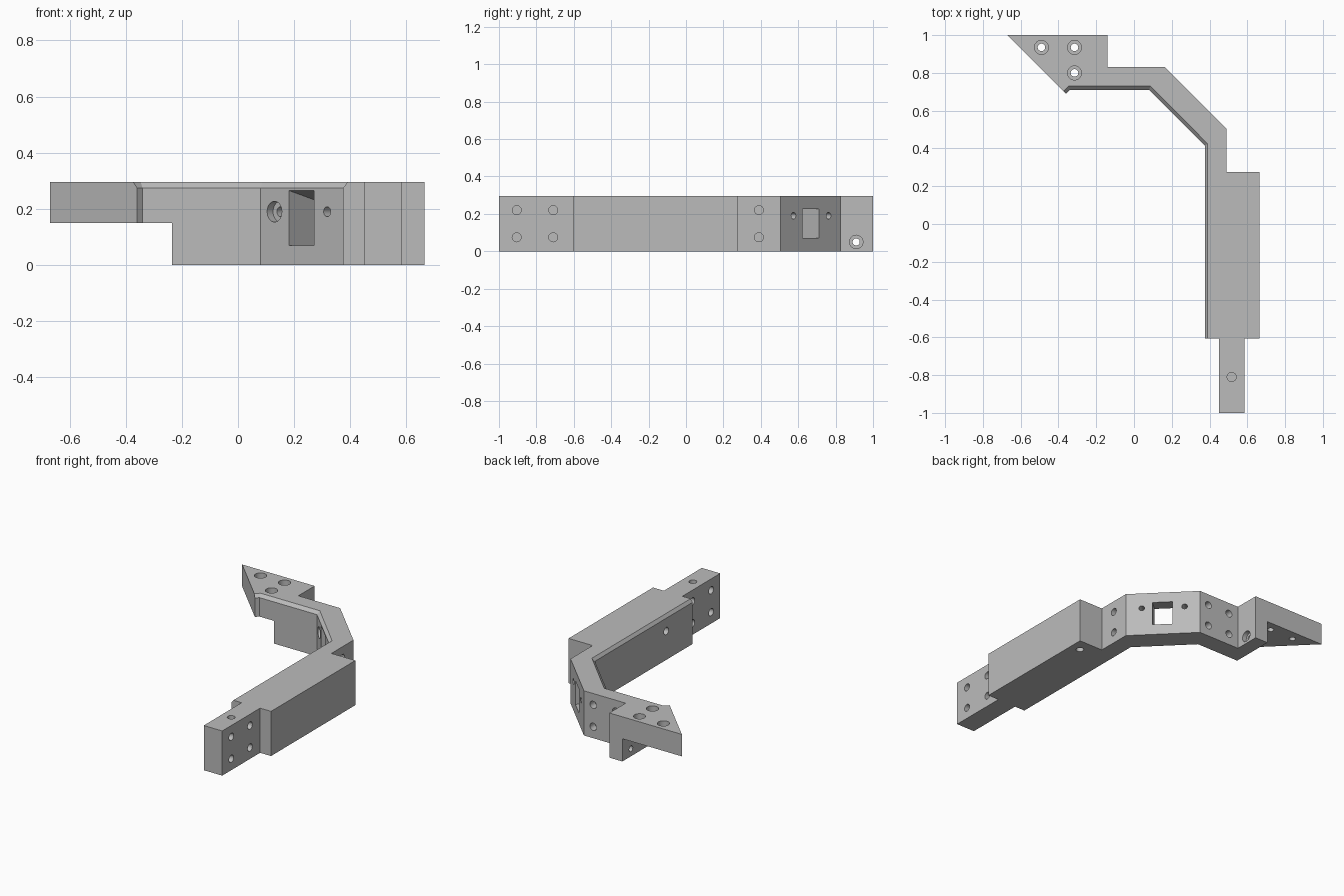
import bpy, bmesh, math
from mathutils import Vector

cube = bpy.data.objects.get("Cube")
if cube:
    bpy.data.objects.remove(cube, do_unlink=True)

TOP = 0.295
BEVEL_Z = 0.275

grey = bpy.data.materials.new("plain grey")
grey.use_nodes = True
grey.diffuse_color = (0.5, 0.5, 0.5, 1)
grey.node_tree.nodes["Principled BSDF"].inputs["Base Color"].default_value = (0.5, 0.5, 0.5, 1)


def make_object(name, bm):
    bmesh.ops.recalc_face_normals(bm, faces=bm.faces)
    mesh = bpy.data.meshes.new(name)
    bm.to_mesh(mesh)
    bm.free()
    mesh.materials.append(grey)
    obj = bpy.data.objects.new(name, mesh)
    bpy.context.collection.objects.link(obj)
    return obj


# Bracket body: outer edge, then inner edge with a bevelled upper rim
outer = [(-0.67, 1.0), (-0.14, 1.0), (-0.14, 0.83), (0.165, 0.83), (0.49, 0.505),
         (0.49, 0.275), (0.665, 0.275), (0.665, -0.605), (0.585, -0.605),
         (0.585, -1.0), (0.45, -1.0), (0.45, -0.605)]
inner = [(0.375, -0.605), (0.375, 0.415), (0.08, 0.71), (-0.34, 0.71), (-0.36, 0.69)]
inner_rim = [(0.39, -0.605), (0.39, 0.425), (0.087, 0.73), (-0.347, 0.73), (-0.373, 0.703)]

bm = bmesh.new()
rings = []
for edge, z in ((inner, 0), (inner, BEVEL_Z), (inner_rim, TOP)):
    rings.append([bm.verts.new((x, y, z)) for x, y in outer + edge])
for low, high in zip(rings, rings[1:]):
    for i in range(len(low)):
        j = (i + 1) % len(low)
        bm.faces.new((low[i], low[j], high[j], high[i]))
bm.faces.new(rings[0])
bm.faces.new(rings[-1])
body = make_object("angled_bracket", bm)


def cut(bm):
    """Subtract a temporary solid from the bracket."""
    cutter = make_object("cutter", bm)
    cutter.hide_render = True
    mod = body.modifiers.new("cut", "BOOLEAN")
    mod.operation = "DIFFERENCE"
    mod.solver = "EXACT"
    mod.object = cutter
    bpy.context.view_layer.objects.active = body
    bpy.ops.object.modifier_apply(modifier=mod.name)
    bpy.data.objects.remove(cutter, do_unlink=True)


def hole(start, direction, depth, radius):
    """Round hole entering at a surface point."""
    d = Vector(direction).normalized()
    length = depth + 0.03
    bm = bmesh.new()
    bmesh.ops.create_cone(bm, cap_ends=True, segments=32, radius1=radius,
                          radius2=radius, depth=length)
    turn = d.to_track_quat("Z", "Y").to_matrix().to_4x4()
    bmesh.ops.transform(bm, matrix=turn, verts=bm.verts)
    bmesh.ops.translate(bm, vec=Vector(start) + d * (length / 2 - 0.03), verts=bm.verts)
    cut(bm)


def hull(points):
    bm = bmesh.new()
    for p in points:
        bm.verts.new(p)
    bmesh.ops.convex_hull(bm, input=bm.verts)
    bmesh.ops.dissolve_limit(bm, angle_limit=0.01, verts=bm.verts, edges=bm.edges)
    cut(bm)


def diagonal(along, across, z):
    """Point in the frame of the 45 degree wall."""
    return ((across + along) / 2, (across - along) / 2, z)


# Step under the pointed wing
hull([(x, y, z) for x in (-0.9, -0.235) for y in (0.5, 1.2) for z in (-0.1, 0.15)])

# Window with sloping roof through the diagonal wall
hull([diagonal(-0.337 + side, across, z) for side in (-0.088, 0.088)
      for across, roof in ((0.74, 0.274), (1.04, 0.219)) for z in (0.07, roof)])

# Screw holes beside the window, one counterbored inside
for along in (-0.53, -0.155):
    hole(diagonal(along, 0.79, 0.19), (1, 1, 0), 0.2, 0.0175)
hole(diagonal(-0.53, 0.79, 0.19), (1, 1, 0), 0.03, 0.037)

# Counterbored screw holes in the wing and its side
for x, y in ((-0.49, 0.935), (-0.315, 0.935), (-0.315, 0.80)):
    hole((x, y, TOP), (0, 0, -1), 0.2, 0.02)
    hole((x, y, TOP), (0, 0, -1), 0.05, 0.037)
hole((-0.14, 0.91, 0.05), (-1, 0, 0), 0.13, 0.019)
hole((-0.14, 0.91, 0.05), (-1, 0, 0), 0.03, 0.036)

# Pairs of blind holes in the tenon, the arm and the rear wall
for z in (0.075, 0.22):
    for y in (-0.905, -0.71):
        hole((0.585, y, z), (-1, 0, 0), 0.05, 0.024)
        hole((0.45, y, z), (1, 0, 0), 0.05, 0.024)
    hole((0.49, 0.39, z), (-1, 0, 0), 0.05, 0.024)
    for x in (0.097, -0.068):
        hole((x, 0.83, z), (0, -1, 0), 0.05, 0.024)

# Single blind holes: tenon top, arm inside, arm underside
hole((0.517, -0.81, TOP), (0, 0, -1), 0.08, 0.024)
hole((0.375, -0.33, 0.19), (1, 0, 0), 0.08, 0.024)
hole((0.595, 0.19, 0), (0, 0, 1), 0.08, 0.024)

# Smooth bores, sharp edges
bpy.ops.object.select_all(action="DESELECT")
body.select_set(True)
bpy.context.view_layer.objects.active = body
bpy.ops.object.shade_smooth_by_angle(angle=math.radians(25))
